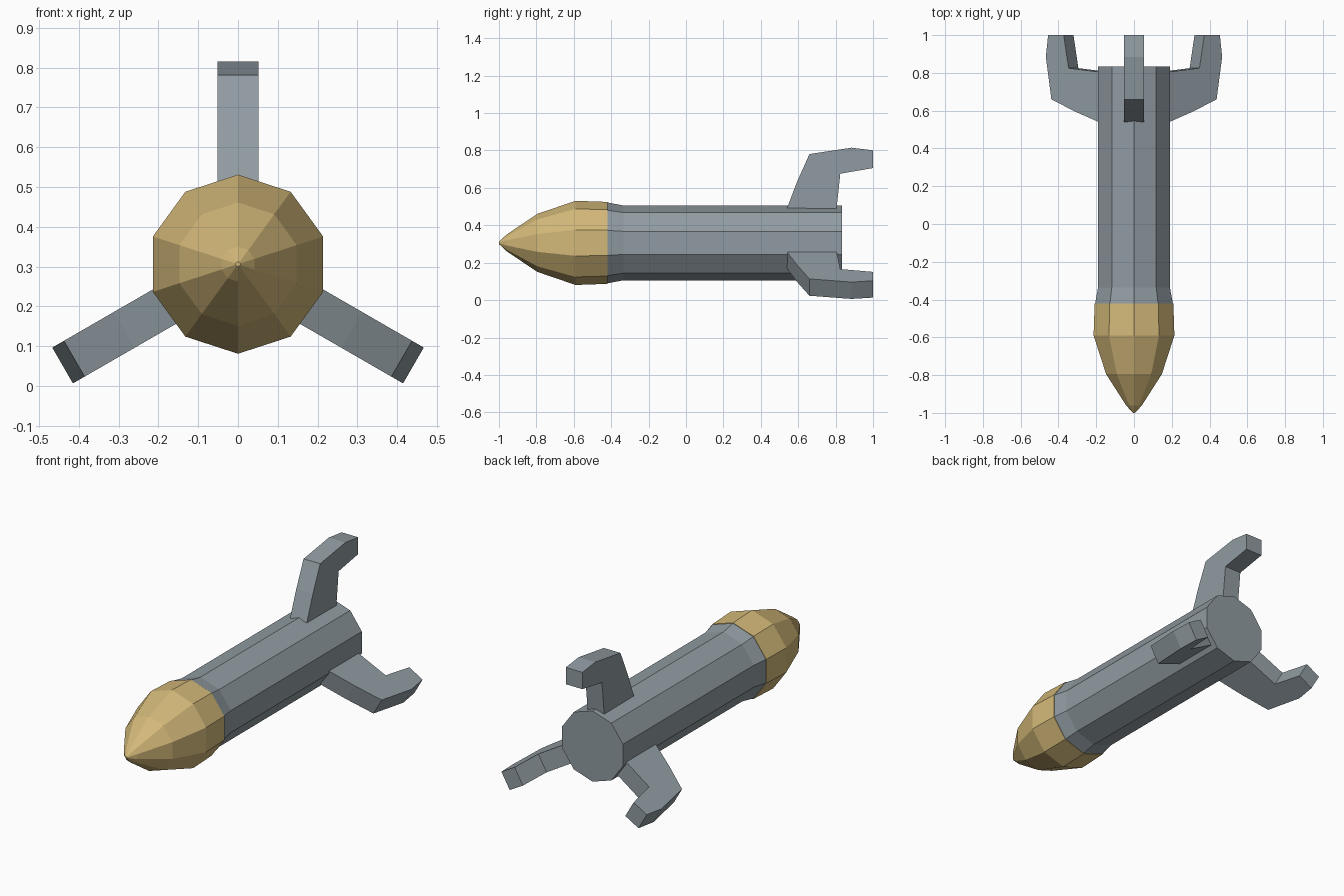
import bpy, bmesh, math
from mathutils import Matrix

if "Cube" in bpy.data.objects:
    bpy.data.objects.remove(bpy.data.objects["Cube"])

AXIS_Z = 0.306   # height of the rocket's long axis
SIDES = 10


def material(name, rgb):
    m = bpy.data.materials.new(name)
    m.diffuse_color = (*rgb, 1.0)
    m.use_nodes = True
    m.node_tree.nodes["Principled BSDF"].inputs["Base Color"].default_value = m.diffuse_color
    return m


grey = material("steel_grey", (0.28, 0.33, 0.36))
gold = material("gold", (0.65, 0.48, 0.19))


def finish(name, bm, mat):
    bmesh.ops.recalc_face_normals(bm, faces=bm.faces)
    mesh = bpy.data.meshes.new(name)
    bm.to_mesh(mesh)
    bm.free()
    mesh.materials.append(mat)
    obj = bpy.data.objects.new(name, mesh)
    bpy.context.collection.objects.link(obj)
    return obj


def lathe(name, profile, mat):
    """Closed ten-sided solid along y from (y, radius) pairs."""
    bm = bmesh.new()
    rings = []
    for y, r in profile:
        angles = [2 * math.pi * i / SIDES for i in range(SIDES)]
        rings.append([bm.verts.new((r * math.sin(a), y, AXIS_Z + r * math.cos(a)))
                      for a in angles])
    for a, b in zip(rings, rings[1:]):
        for i in range(SIDES):
            j = (i + 1) % SIDES
            bm.faces.new((a[i], a[j], b[j], b[i]))
    bm.faces.new(rings[0])
    bm.faces.new(rings[-1])
    return finish(name, bm, mat)


def fin(name, angle):
    """Hooked fin: (y, radius) outline given thickness, turned about the axis."""
    outline = [(0.54, 0.186), (0.595, 0.33), (0.66, 0.475), (0.885, 0.509),
               (1.0, 0.495), (1.0, 0.40), (0.825, 0.37), (0.805, 0.184)]
    half = 0.052
    bm = bmesh.new()
    left = [bm.verts.new((-half, y, r)) for y, r in outline]
    right = [bm.verts.new((half, y, r)) for y, r in outline]
    n = len(outline)
    bm.faces.new(left)
    bm.faces.new(right)
    for i in range(n):
        j = (i + 1) % n
        bm.faces.new((left[i], left[j], right[j], right[i]))
    turn = Matrix.Translation((0, 0, AXIS_Z)) @ Matrix.Rotation(angle, 4, 'Y')
    bmesh.ops.transform(bm, matrix=turn, verts=bm.verts)
    return finish(name, bm, grey)


# Pointed nose
lathe("nose_cone", [(-1.0, 0.006), (-0.96, 0.044), (-0.795, 0.155),
                    (-0.59, 0.225), (-0.42, 0.219)], gold)

# Tube with flared collar behind the nose
lathe("body", [(-0.42, 0.216), (-0.335, 0.2), (0.835, 0.2)], grey)

# Three fins
for label, degrees in (("top_fin", 0), ("right_fin", 120), ("left_fin", 240)):
    fin(label, math.radians(degrees))
